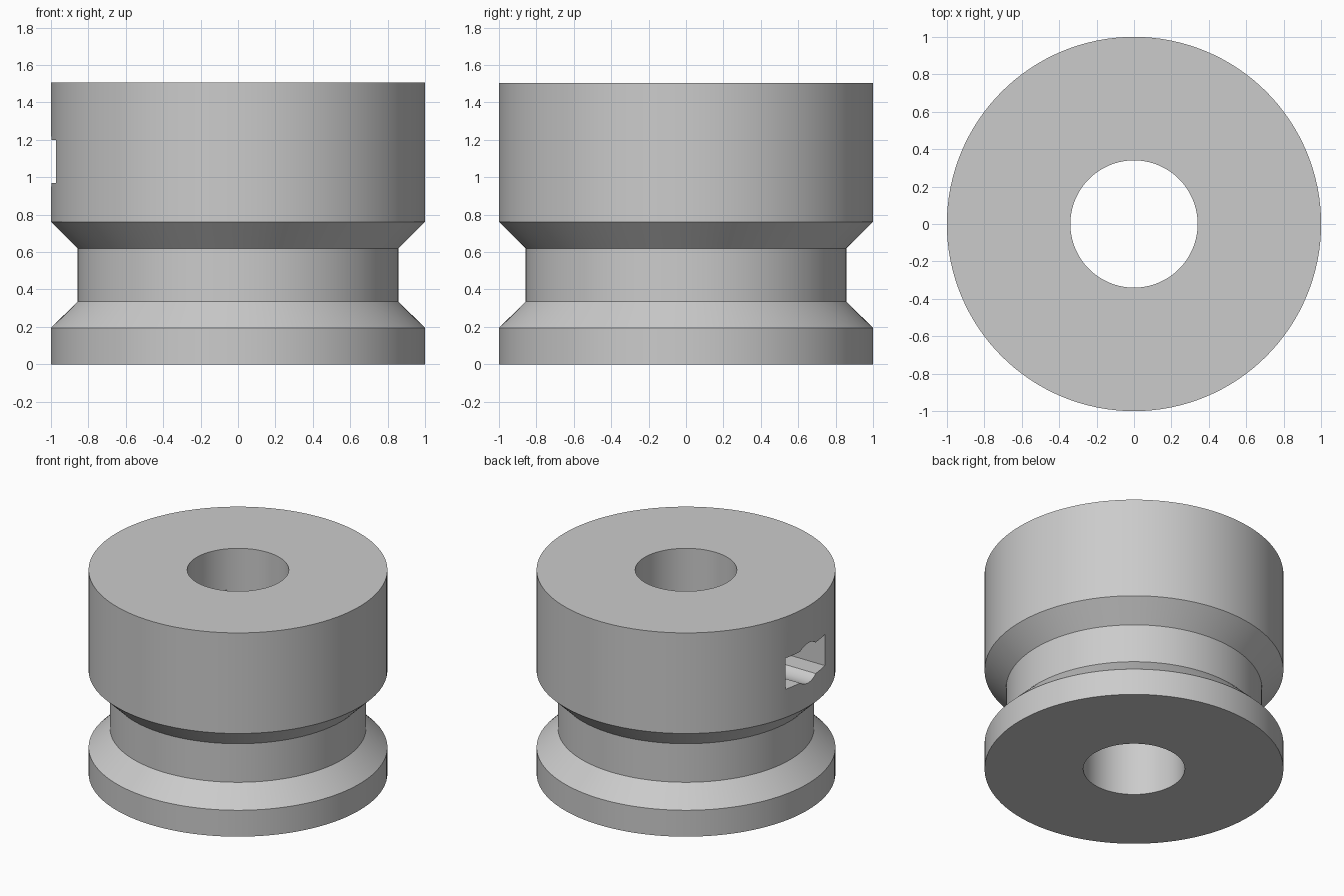
import bpy
import bmesh
import math

cube = bpy.data.objects.get("Cube")
if cube:
    bpy.data.objects.remove(cube, do_unlink=True)

HEIGHT = 1.505
BORE = 0.34
SLOT_BOTTOM, SLOT_TOP, SLOT_HALF = 0.97, 1.2, 0.23
SLOT_MID = (SLOT_BOTTOM + SLOT_TOP) / 2

grey = bpy.data.materials.new("plain grey")
grey.use_nodes = True
grey.diffuse_color = (0.6, 0.6, 0.6, 1)
grey.node_tree.nodes["Principled BSDF"].inputs["Base Color"].default_value = (0.6, 0.6, 0.6, 1)


def lathe(name, profile, segments):
    """Turn a closed (radius, height) outline around the z axis."""
    bm = bmesh.new()
    verts = [bm.verts.new((r, 0, z)) for r, z in profile]
    edges = [bm.edges.new((v, verts[i - 1])) for i, v in enumerate(verts)]
    bmesh.ops.spin(bm, geom=verts + edges, cent=(0, 0, 0), axis=(0, 0, 1),
                   angle=math.tau, steps=segments, use_merge=True)
    bmesh.ops.remove_doubles(bm, verts=bm.verts, dist=1e-4)
    bmesh.ops.recalc_face_normals(bm, faces=bm.faces)
    mesh = bpy.data.meshes.new(name)
    bm.to_mesh(mesh)
    bm.free()
    obj = bpy.data.objects.new(name, mesh)
    bpy.context.collection.objects.link(obj)
    return obj


def cut(target, cutter):
    """Subtract the cutter for good, then drop it."""
    cutter.hide_render = True
    mod = target.modifiers.new("cut", 'BOOLEAN')
    mod.operation, mod.solver, mod.object = 'DIFFERENCE', 'EXACT', cutter
    bpy.ops.object.select_all(action='DESELECT')
    target.select_set(True)
    bpy.context.view_layer.objects.active = target
    bpy.ops.object.modifier_apply(modifier=mod.name)
    bpy.data.objects.remove(cutter, do_unlink=True)


# Turned body: bottom flange, grooved waist, tall upper drum, central bore
body = lathe("grooved_collar", [
    (BORE, 0), (1, 0), (1, 0.195), (0.857, 0.335),
    (0.857, 0.62), (1, 0.762), (1, HEIGHT), (BORE, HEIGHT),
], 128)
body.data.materials.append(grey)

# Flat slot from the right side into the bore
bpy.ops.mesh.primitive_cube_add(size=1, location=(-0.6, 0, SLOT_MID))
slot = bpy.context.object
slot.name = "slot_cutter"
slot.scale = (1.2, 2 * SLOT_HALF, SLOT_TOP - SLOT_BOTTOM)
cut(body, slot)

# Round screw hole along the middle of the slot
bpy.ops.mesh.primitive_cylinder_add(vertices=48, radius=0.147, depth=1.2,
                                    location=(-0.6, 0, SLOT_MID),
                                    rotation=(0, math.pi / 2, 0))
hole = bpy.context.object
hole.name = "screw_hole_cutter"
cut(body, hole)

bpy.ops.object.select_all(action='DESELECT')
body.select_set(True)
bpy.context.view_layer.objects.active = body
bpy.ops.object.shade_smooth_by_angle(angle=math.radians(25))
